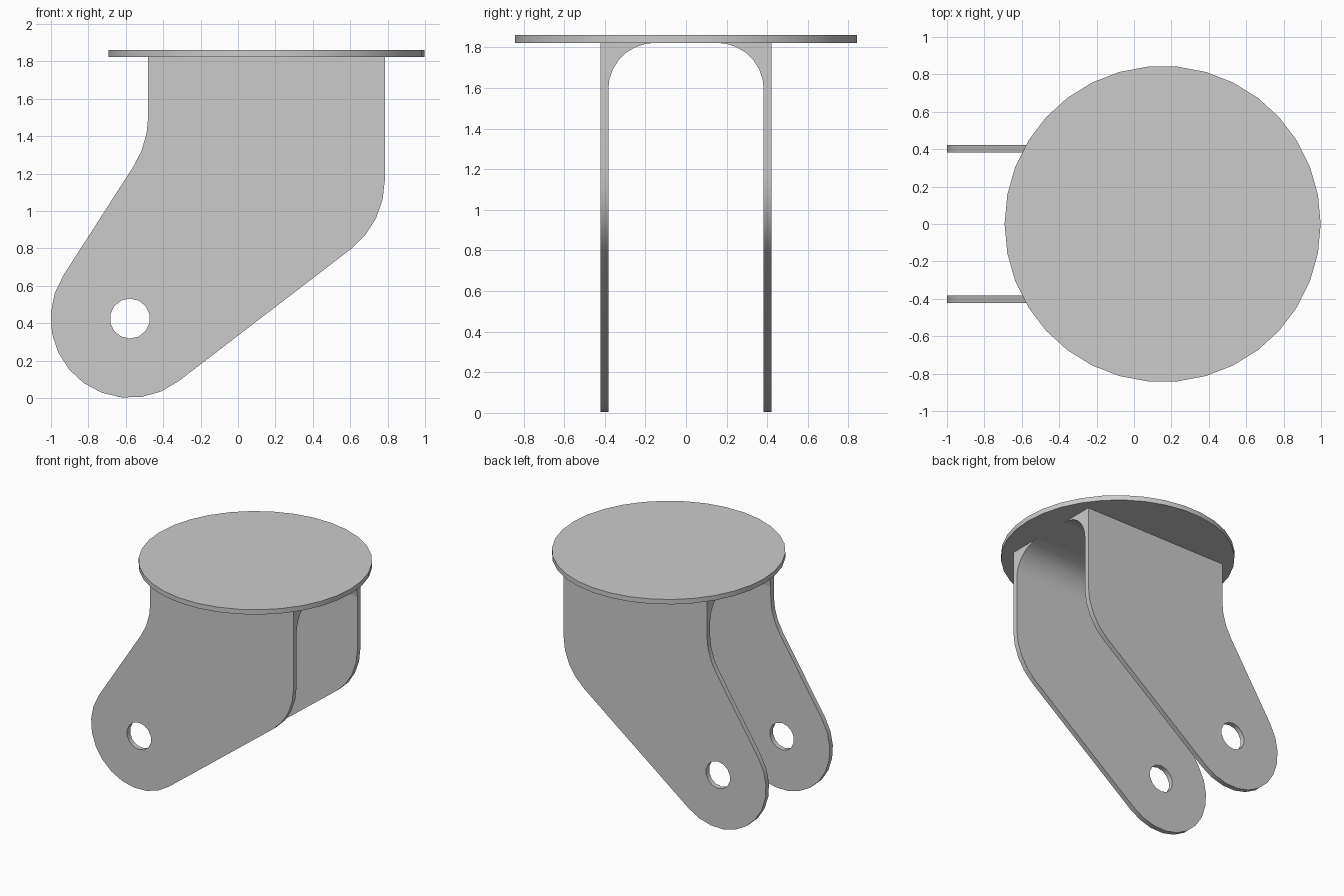
import bpy, bmesh
from math import sin, cos, radians, pi
from mathutils import Matrix

cube = bpy.data.objects.get("Cube")
if cube:
    bpy.data.objects.remove(cube, do_unlink=True)

# Material
grey = bpy.data.materials.new("light grey metal")
grey.use_nodes = True
colour = (0.6, 0.6, 0.6, 1)
grey.diffuse_color = colour
grey.node_tree.nodes["Principled BSDF"].inputs["Base Color"].default_value = colour


def arc(cx, cy, r, start, end, n):
    """Points along an arc, angles in degrees, n segments."""
    steps = [radians(start + (end - start) * i / n) for i in range(n + 1)]
    return [(cx + r * cos(a), cy + r * sin(a)) for a in steps]


def extrude_profile(name, loops, thickness, matrix):
    """Solid from closed outlines; inner outlines become holes."""
    curve = bpy.data.curves.new(name + "_profile", "CURVE")
    curve.dimensions = "2D"
    curve.fill_mode = "BOTH"
    curve.extrude = thickness / 2
    for pts in loops:
        spline = curve.splines.new("POLY")
        spline.points.add(len(pts) - 1)
        for point, (u, v) in zip(spline.points, pts):
            point.co = (u, v, 0, 1)
        spline.use_cyclic_u = True
    helper = bpy.data.objects.new(name + "_helper", curve)
    bpy.context.collection.objects.link(helper)
    bpy.context.view_layer.update()
    graph = bpy.context.evaluated_depsgraph_get()
    mesh = bpy.data.meshes.new_from_object(helper.evaluated_get(graph))
    bpy.data.objects.remove(helper, do_unlink=True)
    bpy.data.curves.remove(curve)

    bm = bmesh.new()
    bm.from_mesh(mesh)
    bmesh.ops.remove_doubles(bm, verts=bm.verts, dist=0.0005)
    bm.transform(matrix)
    bmesh.ops.recalc_face_normals(bm, faces=bm.faces)
    bm.to_mesh(mesh)
    bm.free()
    mesh.name = name
    mesh.materials.clear()
    mesh.materials.append(grey)
    obj = bpy.data.objects.new(name, mesh)
    bpy.context.collection.objects.link(obj)
    bpy.ops.object.select_all(action="DESELECT")
    obj.select_set(True)
    bpy.context.view_layer.objects.active = obj
    bpy.ops.object.shade_smooth_by_angle(angle=radians(30))
    return obj


# Main dimensions
plate_top, disc_top = 1.823, 1.862
inner, outer = 0.383, 0.422
left_edge, right_edge = -0.48, 0.785
pin = (-0.578, 0.425)

# Round mounting disc
disc_height = disc_top - plate_top
extrude_profile("mounting_disc", [arc(0.153, 0, 0.845, 0, 360, 34)[:-1]], disc_height,
                Matrix.Translation((0, 0, plate_top + disc_height / 2)))

# Swept side plate outline with an axle hole
outline = [(left_edge, plate_top)]
outline += arc(left_edge - 0.5, 1.508, 0.5, 0, -33, 3)
outline += arc(*pin, 0.424, 147, 307.7, 11)
outline += arc(right_edge - 0.465, 1.165, 0.465, -52.3, 0, 4)
outline.append((right_edge, plate_top))
hole = arc(*pin, 0.107, 90, 450, 14)[:-1]

# Rounded inner corner between plate and disc
radius = 0.23
corner = [(inner, plate_top)]
corner += arc(inner - radius, plate_top - radius, radius, 0, 90, 7)

upright = Matrix.Rotation(pi / 2, 4, "X")
along_x = Matrix(((0, 0, 1, 0), (1, 0, 0, 0), (0, 1, 0, 0), (0, 0, 0, 1)))
centre = Matrix.Translation(((left_edge + right_edge) / 2, 0, 0))

for side, label in ((-1, "front"), (1, "back")):
    shift = Matrix.Translation((0, side * (inner + outer) / 2, 0))
    extrude_profile(label + "_side_plate", [outline, hole], outer - inner, shift @ upright)
    extrude_profile(label + "_corner_fillet", [[(side * y, z) for y, z in corner]],
                    right_edge - left_edge, centre @ along_x)
